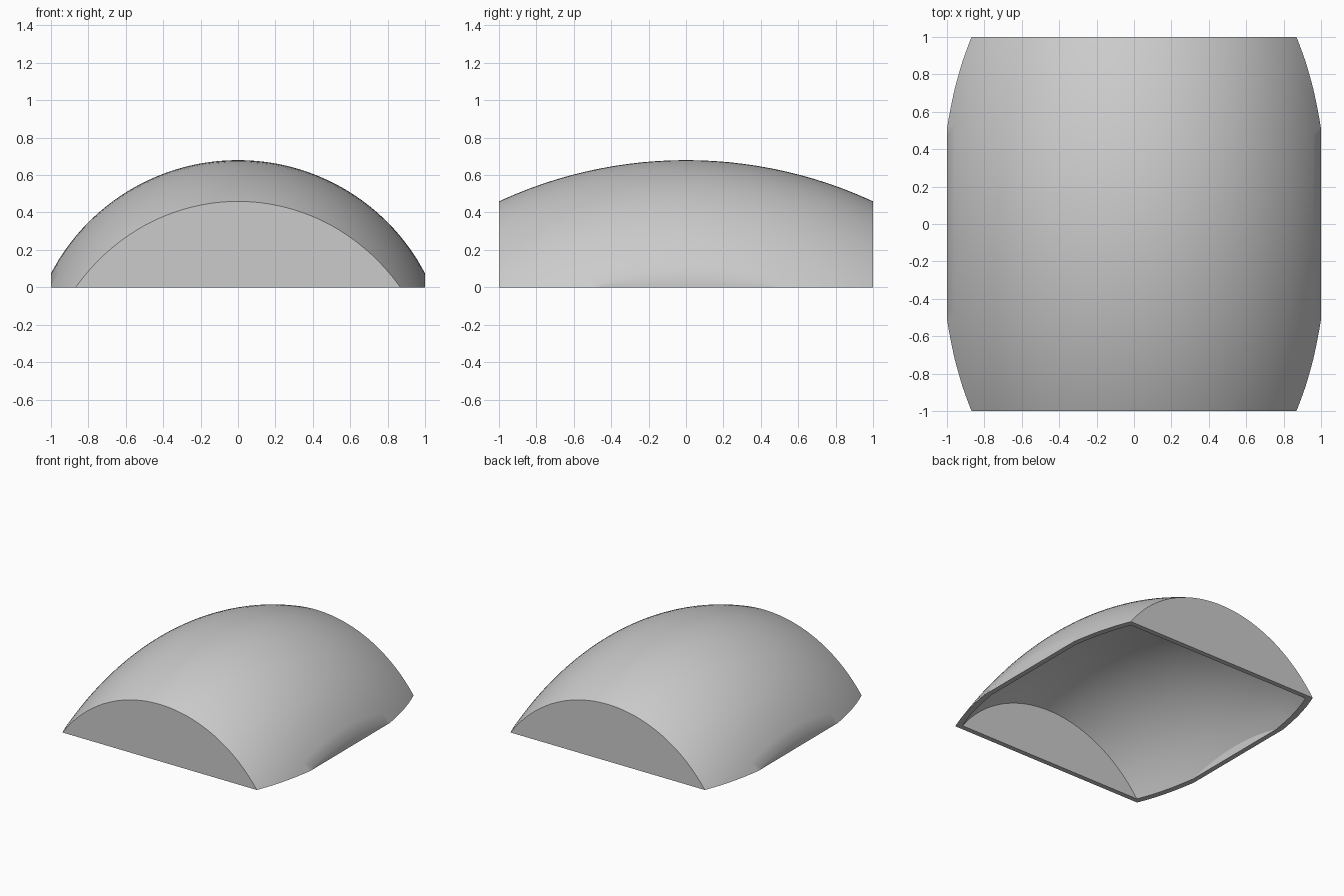
import bpy, bmesh, math
from mathutils import Matrix, Vector

cube = bpy.data.objects.get("Cube")
if cube:
    bpy.data.objects.remove(cube)

AXIS_Z = -1.70      # height of the sweep axis, parallel to x
CROWN = 2.38        # sweep radius at the crown
ARC = 1.129         # radius of the cross-section arc
WALL = 0.04         # shell thickness
SEGMENTS = 48

grey = bpy.data.materials.new("plain grey")
grey.use_nodes = True
grey.diffuse_color = (0.6, 0.6, 0.6, 1)
grey.node_tree.nodes["Principled BSDF"].inputs["Base Color"].default_value = grey.diffuse_color


def add_vault(bm, inset):
    """Sweep an arched section about the axis, trim the ends square and open the base."""
    half, radius = 1 - inset, ARC - inset
    centre = CROWN - ARC
    xs = [half * (2 * i / SEGMENTS - 1) for i in range(SEGMENTS + 1)]
    section = [(x, centre + math.sqrt(radius**2 - x * x)) for x in xs]
    section += [(half, 1.5), (-half, 1.5)]
    rings = []
    for j in range(SEGMENTS + 1):
        turn = Matrix.Rotation(math.radians(90 * j / SEGMENTS - 45), 4, 'X')
        rings.append([bm.verts.new(turn @ Vector((x, 0, r)) + Vector((0, 0, AXIS_Z)))
                      for x, r in section])
    n = len(section)
    for a, b in zip(rings, rings[1:]):
        for i in range(n):
            k = (i + 1) % n
            bm.faces.new((a[i], a[k], b[k], b[i]))
    # flat end walls
    for side in (-1, 1):
        cut = bmesh.ops.bisect_plane(bm, geom=bm.verts[:] + bm.edges[:] + bm.faces[:],
                                     plane_co=(0, side * half, 0), plane_no=(0, side, 0),
                                     clear_outer=True)["geom_cut"]
        edges = [e for e in cut if isinstance(e, bmesh.types.BMEdge)]
        bmesh.ops.edgeloop_fill(bm, edges=edges)
    bmesh.ops.recalc_face_normals(bm, faces=bm.faces[:])
    # open base
    bmesh.ops.bisect_plane(bm, geom=bm.verts[:] + bm.edges[:] + bm.faces[:],
                           plane_co=(0, 0, 0), plane_no=(0, 0, -1), clear_outer=True)
    if inset:
        bmesh.ops.reverse_faces(bm, faces=bm.faces[:])


# Outer skin and inner skin
mesh = bpy.data.meshes.new("vaulted_shell")
for inset in (0, WALL):
    skin = bmesh.new()
    add_vault(skin, inset)
    if inset:
        skin.from_mesh(mesh)
    skin.to_mesh(mesh)
    skin.free()

# Flat rim joining both skins at the base
bm = bmesh.new()
bm.from_mesh(mesh)
rim = [e for e in bm.edges if e.is_boundary]
bmesh.ops.triangle_fill(bm, edges=rim, use_beauty=True, normal=(0, 0, -1))
bmesh.ops.recalc_face_normals(bm, faces=bm.faces[:])
bm.to_mesh(mesh)
bm.free()

mesh.materials.append(grey)
shell = bpy.data.objects.new("vaulted_shell", mesh)
bpy.context.collection.objects.link(shell)
bpy.ops.object.select_all(action='DESELECT')
shell.select_set(True)
bpy.context.view_layer.objects.active = shell
bpy.ops.object.shade_smooth_by_angle(angle=math.radians(30))
